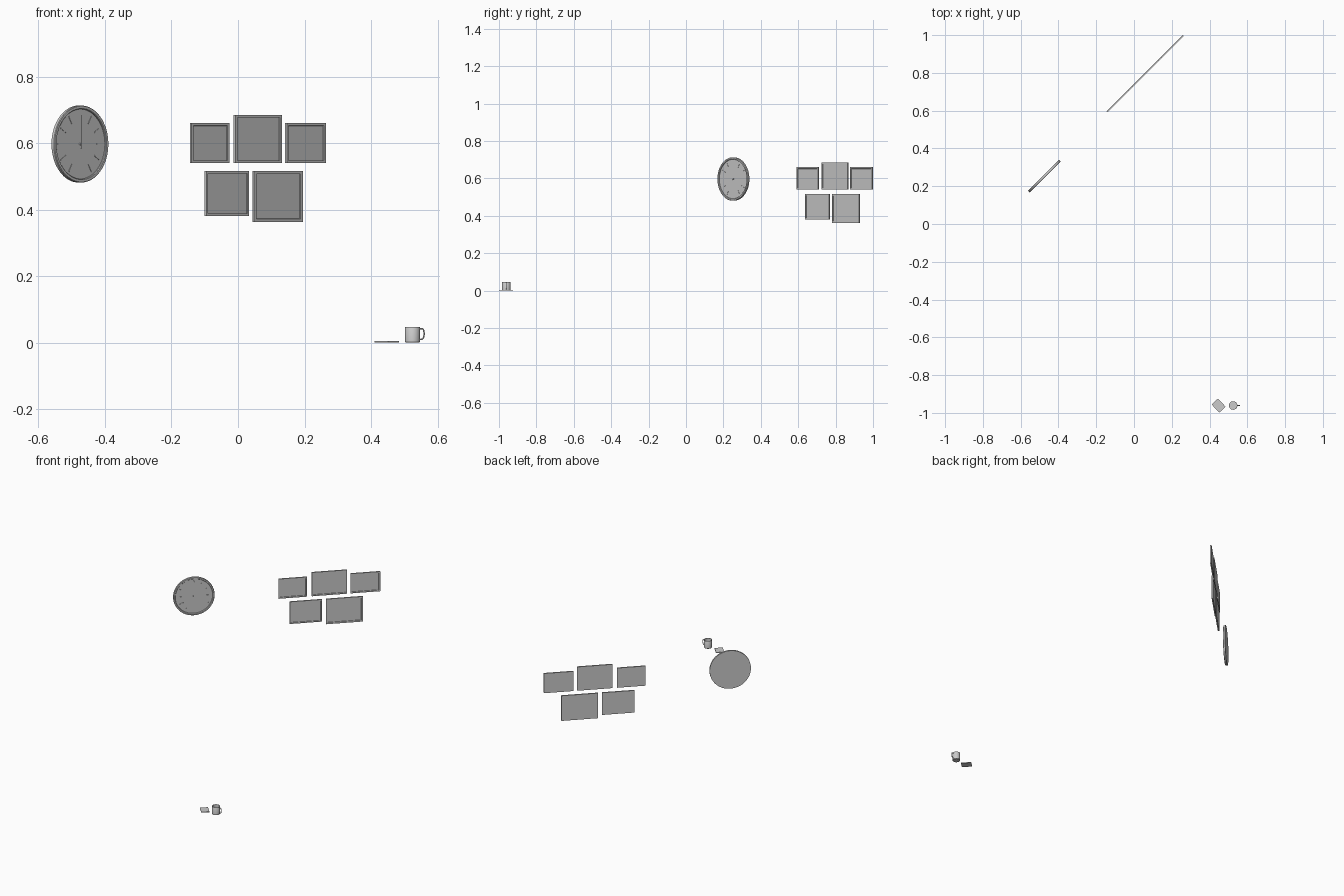
import bpy, bmesh, math
from mathutils import Matrix, Vector

if "Cube" in bpy.data.objects:
    bpy.data.objects.remove(bpy.data.objects["Cube"])

WALL = Matrix.Rotation(math.radians(45), 4, 'Z') @ Matrix.Rotation(math.radians(90), 4, 'X')


def finish(name, bm, matrix, smooth=False):
    bmesh.ops.recalc_face_normals(bm, faces=bm.faces)
    me = bpy.data.meshes.new(name)
    bm.to_mesh(me)
    bm.free()
    ob = bpy.data.objects.new(name, me)
    bpy.context.collection.objects.link(ob)
    ob.matrix_world = matrix
    if smooth:
        bpy.ops.object.select_all(action='DESELECT')
        ob.select_set(True)
        bpy.context.view_layer.objects.active = ob
        bpy.ops.object.shade_smooth_by_angle(angle=math.radians(35))
    return ob


def box(bm, size, centre, rot=0.0):
    m = (Matrix.Rotation(rot, 4, 'Z') @ Matrix.Translation(centre)
         @ Matrix.Diagonal((*size, 1)))
    bmesh.ops.create_cube(bm, size=1, matrix=m)


def lathe(name, profile, matrix, steps=64):
    bm = bmesh.new()
    vs = [bm.verts.new((r, 0, z)) for r, z in profile]
    es = [bm.edges.new(p) for p in zip(vs, vs[1:])]
    bmesh.ops.spin(bm, geom=vs + es, cent=(0, 0, 0), axis=(0, 0, 1),
                   angle=math.tau, steps=steps, use_duplicate=False)
    bmesh.ops.remove_doubles(bm, verts=bm.verts, dist=1e-5)
    return finish(name, bm, matrix, True)


# Picture frames on the diagonal wall: x range, z range in front view, border
T = 0.008
SLANT = T * math.sqrt(0.5)
frames = [(-0.145, -0.026, 0.540, 0.660, 0.011),
          (-0.013, 0.132, 0.540, 0.685, 0.011),
          (0.141, 0.264, 0.540, 0.660, 0.011),
          (-0.101, 0.033, 0.381, 0.516, 0.010),
          (0.043, 0.195, 0.363, 0.516, 0.013)]
for i, (x0, x1, z0, z1, border) in enumerate(frames):
    w, h = (x1 - x0 - SLANT) * math.sqrt(2), z1 - z0
    cx = (x0 + x1 - SLANT) / 2
    bm = bmesh.new()
    box(bm, (w, h, T), (0, 0, T / 2))
    bm.faces.ensure_lookup_table()
    front = max(bm.faces, key=lambda f: f.calc_center_median().z)
    # flat border, then a recessed picture panel
    bmesh.ops.inset_region(bm, faces=[front], thickness=border)
    bmesh.ops.inset_region(bm, faces=[front], thickness=0.0005, depth=-0.004)
    finish(f"picture_frame_{i + 1}", bm,
           Matrix.Translation((cx, cx + 0.742, (z0 + z1) / 2)) @ WALL)

# Wall clock: dished body with raised rim
clock = Matrix.Translation((-0.479, 0.257, 0.597)) @ WALL
lathe("clock_body", [(0, 0), (0.116, 0), (0.116, 0.010), (0.114, 0.012),
                     (0.107, 0.012), (0.105, 0.010), (0.105, 0.006), (0, 0.006)], clock)

# Hour marks
bm = bmesh.new()
for k in range(12):
    box(bm, (0.003, 0.026, 0.002), (0, 0.083, 0.0065), k * math.tau / 12)
finish("clock_hour_marks", bm, clock)

# Hands and centre pin
for name, width, y0, y1, z in (("hour_hand", 0.006, -0.012, 0.060, 0.008),
                               ("minute_hand", 0.004, -0.015, 0.088, 0.0095)):
    bm = bmesh.new()
    box(bm, (width, y1 - y0, 0.001), (0, (y0 + y1) / 2, z))
    finish(name, bm, clock)
lathe("clock_pin", [(0, 0.005), (0.004, 0.005), (0.004, 0.0105), (0, 0.0105)], clock, 16)

# Mug body
mug = Matrix.Translation((0.525, -0.961, 0))
lathe("mug_body", [(0, 0), (0.0205, 0), (0.0225, 0.002), (0.0225, 0.046), (0.0218, 0.047),
                   (0.0205, 0.046), (0.0205, 0.004), (0, 0.004)], mug, 48)

# Mug handle: strap swept along a rounded loop
cu = bpy.data.curves.new("mug_handle", 'CURVE')
cu.dimensions = '3D'
cu.bevel_depth = 0.0022
cu.bevel_resolution = 3
cu.resolution_u = 6
cu.use_fill_caps = True
pts = [(0.0215, 0.042), (0.030, 0.041), (0.0338, 0.034), (0.0338, 0.019),
       (0.030, 0.011), (0.0215, 0.009)]
sp = cu.splines.new('BEZIER')
sp.bezier_points.add(len(pts) - 1)
for bp, (x, z) in zip(sp.bezier_points, pts):
    bp.co = (x, 0, z)
    bp.handle_left_type = bp.handle_right_type = 'AUTO'
handle = bpy.data.objects.new("mug_handle", cu)
bpy.context.collection.objects.link(handle)
handle.matrix_world = mug

# Thin coaster beside the mug, turned on the ground
bm = bmesh.new()
box(bm, (0.059, 0.046, 0.004), (0, 0, 0.002))
finish("coaster", bm, Matrix.Translation((0.448, -0.9615, 0))
       @ Matrix.Rotation(math.radians(-47), 4, 'Z'))
